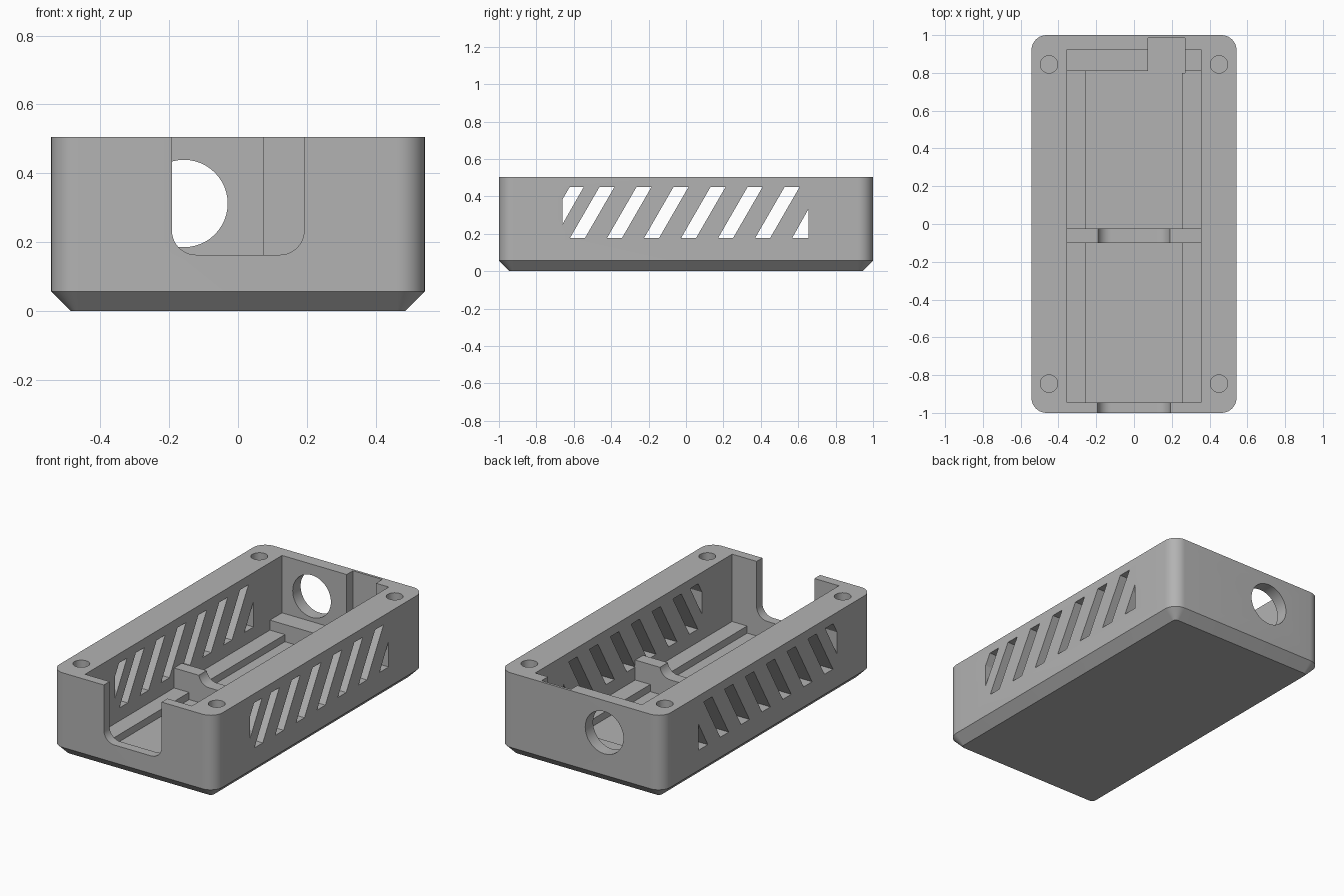
import bpy, bmesh, math
from mathutils import Vector

old = bpy.data.objects.get("Cube")
if old:
    bpy.data.objects.remove(old, do_unlink=True)

grey = bpy.data.materials.new("plain grey")
grey.use_nodes = True
grey.diffuse_color = (0.45, 0.45, 0.45, 1)
grey.node_tree.nodes["Principled BSDF"].inputs["Base Color"].default_value = (0.45, 0.45, 0.45, 1)


def finish(name, bm):
    bmesh.ops.recalc_face_normals(bm, faces=bm.faces)
    mesh = bpy.data.meshes.new(name)
    bm.to_mesh(mesh)
    bm.free()
    mesh.materials.append(grey)
    obj = bpy.data.objects.new(name, mesh)
    bpy.context.collection.objects.link(obj)
    return obj


def loft(name, rings):
    """Closed solid through rings of equal point count."""
    bm = bmesh.new()
    loops = [[bm.verts.new(p) for p in ring] for ring in rings]
    for low, high in zip(loops, loops[1:]):
        for i in range(len(low)):
            j = (i + 1) % len(low)
            bm.faces.new((low[i], low[j], high[j], high[i]))
    bm.faces.new(loops[0][::-1])
    bm.faces.new(loops[-1])
    return finish(name, bm)


def prism(name, pts, axis, start, end):
    """Extrude a 2D profile along an axis."""
    place = {"x": lambda a, b, d: Vector((d, a, b)),
             "y": lambda a, b, d: Vector((a, d, b)),
             "z": lambda a, b, d: Vector((a, b, d))}[axis]
    return loft(name, [[place(a, b, d) for a, b in pts] for d in (start, end)])


def box(name, x0, x1, y0, y1, z0, z1):
    return prism(name, [(x0, y0), (x1, y0), (x1, y1), (x0, y1)], "z", z0, z1)


def arc(cx, cy, r, start, end, steps):
    angles = [math.radians(start + (end - start) * i / steps) for i in range(steps + 1)]
    return [(cx + r * math.cos(t), cy + r * math.sin(t)) for t in angles]


def circle(cx, cy, r):
    return arc(cx, cy, r, 0, 360, 48)[:-1]


def rounded_rect(hx, hy, r):
    pts = []
    for sx, sy, a in ((1, 1, 0), (-1, 1, 90), (-1, -1, 180), (1, -1, 270)):
        pts += arc(sx * (hx - r), sy * (hy - r), r, a, a + 90, 10)
    return pts


def cut(target, cutter):
    mod = target.modifiers.new("cut", "BOOLEAN")
    mod.operation = "DIFFERENCE"
    mod.solver = "EXACT"
    mod.object = cutter
    bpy.context.view_layer.objects.active = target
    bpy.ops.object.modifier_apply(modifier=mod.name)
    bpy.data.objects.remove(cutter, do_unlink=True)


# Outer shell with rounded corners and chamfered base
W, L, H, CH, R = 0.543, 1.0, 0.505, 0.057, 0.08
TOP = 0.6
levels = [(CH, 0), (0, CH), (0, H)]
shell = loft("case_shell", [[(x, y, z) for x, y in rounded_rect(W - d, L - d, R - d)]
                            for d, z in levels])

# Stepped cavity: side ledges, floor channel, back shelf and back wall pocket
cut(shell, box("ledge_cut", -0.355, 0.355, -0.945, 0.81, 0.1, TOP))
cut(shell, box("channel_cut", -0.255, 0.255, -0.945, 0.81, 0.057, TOP))
cut(shell, box("shelf_cut", -0.355, 0.355, 0.8, 0.925, 0.16, TOP))
cut(shell, box("pocket_cut", 0.075, 0.27, 0.8, 0.985, 0.057, TOP))

# Round port in the back wall
cut(shell, prism("port_cut", circle(-0.157, 0.312, 0.127), "y", 0.88, 1.1))

# Screw holes in the four corners
for sx in (-1, 1):
    for sy in (-1, 1):
        cut(shell, prism("screw_cut", circle(sx * 0.45, sy * 0.845, 0.046), "z", 0.2, TOP))

# Slanted vents through both long walls
Z0, Z1, SLOT = 0.178, 0.45, 0.08
lean = (Z1 - Z0) * math.tan(math.radians(30))
vents = []
for i in range(6):
    y = -0.62 + 0.198 * i
    vents.append([(y, Z0), (y + SLOT, Z0), (y + SLOT + lean, Z1), (y + lean, Z1)])
vents.append([(-0.66, 0.252), (-0.547, Z1), (-0.622, Z1), (-0.66, 0.385)])
vents.append([(0.568, Z0), (0.655, Z0), (0.655, 0.333)])
for profile in vents:
    cut(shell, prism("vent_cut", profile, "x", -0.7, 0.7))

# Cross rib in the cavity
rib = box("cross_rib", -0.358, 0.358, -0.1, -0.025, 0.05, 0.22)

# U-shaped opening through the front wall and the rib
u_profile = ([(0.192, TOP), (-0.192, TOP)]
             + arc(-0.122, 0.233, 0.07, 180, 270, 10)
             + arc(0.122, 0.233, 0.07, 270, 360, 10))
cut(shell, prism("front_opening_cut", u_profile, "y", -1.1, -0.9))
cut(rib, prism("rib_opening_cut", u_profile, "y", -0.2, 0.1))

# Smooth curves, crisp edges
for obj in (shell, rib):
    bpy.ops.object.select_all(action="DESELECT")
    obj.select_set(True)
    bpy.context.view_layer.objects.active = obj
    bpy.ops.object.shade_smooth_by_angle(angle=math.radians(30))
